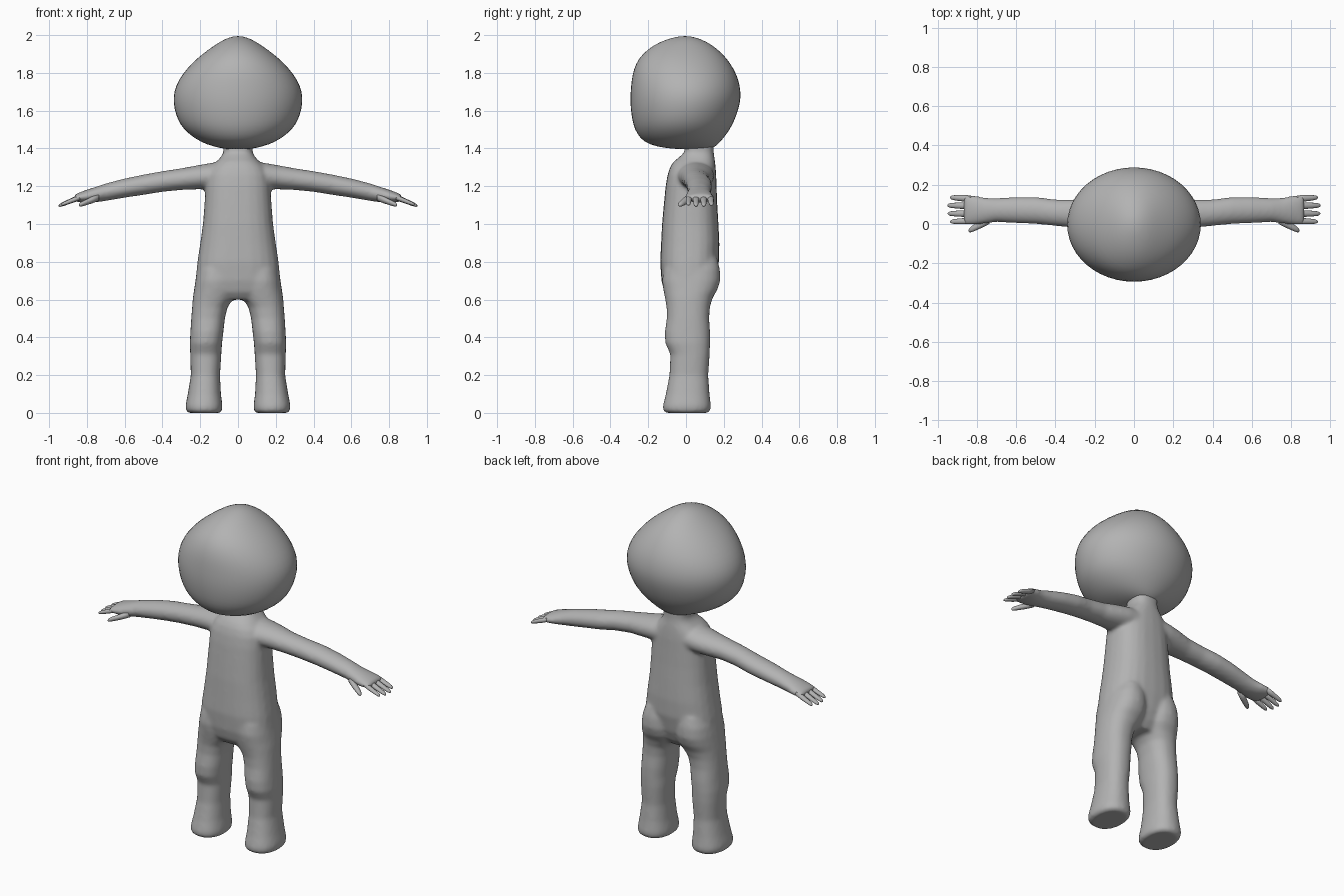
import bpy, bmesh, math
from mathutils import Vector

skin = bpy.data.materials.new("plain grey")
skin.diffuse_color = (0.45, 0.45, 0.45, 1)


def loft(bm, axis, rings, mirror=1, power=2.0, n=24):
    """Skin rings (t, a0, a1, b0, b1): position on the axis, then bounds across it."""
    loops = []
    for t, a0, a1, b0, b1 in rings:
        loop = []
        for i in range(n):
            ang = 2 * math.pi * i / n
            c, s = math.cos(ang), math.sin(ang)
            a = (a0 + a1) / 2 + (a1 - a0) / 2 * math.copysign(abs(c) ** (2 / power), c)
            b = (b0 + b1) / 2 + (b1 - b0) / 2 * math.copysign(abs(s) ** (2 / power), s)
            p = Vector((a, b, t)) if axis == "z" else Vector((t, a, b))
            p.x *= mirror
            loop.append(bm.verts.new(p))
        loops.append(loop)
    faces = [bm.faces.new(loops[0]), bm.faces.new(loops[-1][::-1])]
    for lo, hi in zip(loops, loops[1:]):
        for i in range(n):
            j = (i + 1) % n
            faces.append(bm.faces.new((lo[j], lo[i], hi[i], hi[j])))
    bmesh.ops.recalc_face_normals(bm, faces=faces)


def finish(bm, name):
    me = bpy.data.meshes.new(name)
    bm.to_mesh(me)
    bm.free()
    me.materials.append(skin)
    for p in me.polygons:
        p.use_smooth = True
    ob = bpy.data.objects.new(name, me)
    bpy.context.collection.objects.link(ob)
    return ob


# Body: torso with neck, legs and arms fused into one smooth skin
bm = bmesh.new()
torso = [(0.60, 0.13, -0.085, 0.10), (0.64, 0.20, -0.115, 0.13), (0.70, 0.225, -0.13, 0.155),
         (0.80, 0.215, -0.137, 0.175), (0.90, 0.20, -0.132, 0.177), (1.00, 0.186, -0.127, 0.172),
         (1.10, 0.178, -0.118, 0.166), (1.20, 0.172, -0.108, 0.162), (1.26, 0.165, -0.098, 0.16),
         (1.30, 0.145, -0.085, 0.157), (1.33, 0.115, -0.066, 0.154), (1.355, 0.09, -0.035, 0.15),
         (1.38, 0.077, -0.008, 0.147), (1.46, 0.08, -0.01, 0.147)]
loft(bm, "z", [(z, -w, w, f, b) for z, w, f, b in torso], power=2.5)

leg = [(0.0, 0.095, 0.262, -0.105, 0.115), (0.012, 0.083, 0.276, -0.122, 0.13),
       (0.04, 0.082, 0.278, -0.122, 0.132), (0.10, 0.09, 0.266, -0.107, 0.125),
       (0.20, 0.095, 0.25, -0.088, 0.118), (0.31, 0.088, 0.253, -0.083, 0.126),
       (0.37, 0.084, 0.256, -0.11, 0.128), (0.43, 0.077, 0.252, -0.112, 0.128),
       (0.50, 0.069, 0.248, -0.102, 0.123), (0.56, 0.055, 0.243, -0.103, 0.127),
       (0.61, 0.02, 0.239, -0.112, 0.142), (0.65, 0.004, 0.233, -0.12, 0.166),
       (0.70, 0.004, 0.226, -0.127, 0.182), (0.76, 0.01, 0.215, -0.12, 0.18),
       (0.82, 0.03, 0.19, -0.09, 0.165)]
arm = [(0.06, -0.05, 0.15, 1.185, 1.335), (0.15, -0.045, 0.15, 1.185, 1.322),
       (0.22, -0.03, 0.14, 1.183, 1.31), (0.30, -0.02, 0.125, 1.18, 1.295),
       (0.40, -0.01, 0.125, 1.17, 1.28), (0.50, 0.0, 0.138, 1.154, 1.262),
       (0.60, 0.004, 0.138, 1.139, 1.241), (0.70, 0.01, 0.132, 1.122, 1.215),
       (0.75, 0.003, 0.133, 1.115, 1.198), (0.80, -0.004, 0.143, 1.112, 1.182),
       (0.845, -0.004, 0.15, 1.115, 1.165), (0.868, 0.0, 0.146, 1.121, 1.153)]
for side in (1, -1):
    loft(bm, "z", leg, side, power=2.3)
    loft(bm, "x", arm, side)
body = finish(bm, "body")
remesh = body.modifiers.new("fuse", "REMESH")
remesh.mode = "VOXEL"
remesh.voxel_size = 0.01
remesh.use_smooth_shade = True
relax = body.modifiers.new("relax", "SMOOTH")
relax.factor = 0.5
relax.iterations = 10

# Head: wide round ball, flatter at the face
bm = bmesh.new()
head = [(1.395, 0.05, -0.03, 0.12), (1.403, 0.10, -0.12, 0.145), (1.42, 0.165, -0.195, 0.168),
        (1.45, 0.228, -0.243, 0.197), (1.50, 0.29, -0.274, 0.235), (1.55, 0.322, -0.287, 0.26),
        (1.61, 0.341, -0.296, 0.282), (1.67, 0.347, -0.298, 0.294), (1.73, 0.334, -0.294, 0.289),
        (1.79, 0.30, -0.287, 0.272), (1.85, 0.248, -0.268, 0.238), (1.90, 0.191, -0.234, 0.198),
        (1.95, 0.12, -0.17, 0.138), (1.98, 0.07, -0.098, 0.078), (1.995, 0.02, -0.03, 0.02)]
loft(bm, "z", [(z, -w, w, f, b) for z, w, f, b in head])
sub = finish(bm, "head").modifiers.new("round", "SUBSURF")
sub.levels = sub.render_levels = 1

# Fingers and thumbs: tapering drooping tubes
for side, label in ((1, "left"), (-1, "right")):
    bm = bmesh.new()
    digits = [((0.83, 0.129, 1.143), (0.936, 0.135, 1.102), 0.0165),
              ((0.83, 0.092, 1.145), (0.95, 0.095, 1.096), 0.0165),
              ((0.83, 0.053, 1.145), (0.948, 0.053, 1.096), 0.0165),
              ((0.83, 0.016, 1.143), (0.936, 0.012, 1.102), 0.0155),
              ((0.735, 0.022, 1.142), (0.842, -0.034, 1.100), 0.021)]
    for start, end, r in digits:
        a, b = Vector(start), Vector(end)
        rings = []
        for f, k in ((0, 1), (0.35, 1), (0.7, 0.85), (0.88, 0.7), (0.96, 0.5), (1, 0.15)):
            p = a.lerp(b, f)
            rings.append((p.x, p.y - r * k, p.y + r * k, p.z - r * k * 0.85, p.z + r * k * 0.85))
        loft(bm, "x", rings, side, n=12)
    finish(bm, label + "_fingers")
